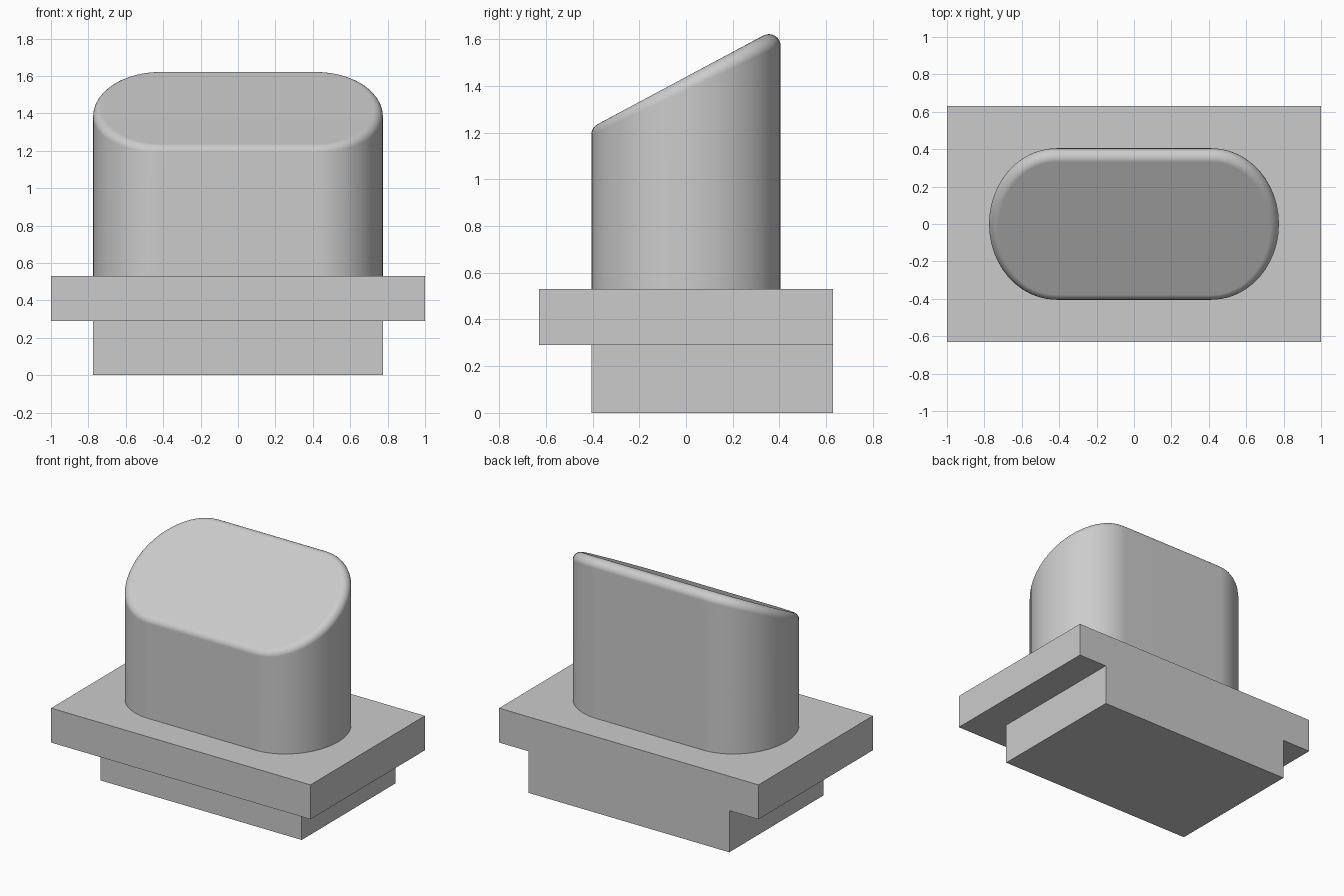
import bpy
import bmesh
from math import cos, sin, pi, sqrt
from mathutils import Vector

if "Cube" in bpy.data.objects:
    bpy.data.objects.remove(bpy.data.objects["Cube"], do_unlink=True)

# Single plain grey
grey = bpy.data.materials.new("plain_grey")
grey.use_nodes = True
GREY = (0.6, 0.6, 0.6, 1)
grey.diffuse_color = GREY
grey.node_tree.nodes["Principled BSDF"].inputs["Base Color"].default_value = GREY


def finish(name, bm):
    bmesh.ops.recalc_face_normals(bm, faces=bm.faces)
    mesh = bpy.data.meshes.new(name)
    bm.to_mesh(mesh)
    bm.free()
    mesh.materials.append(grey)
    obj = bpy.data.objects.new(name, mesh)
    bpy.context.collection.objects.link(obj)
    return obj


def box(name, low, high):
    bm = bmesh.new()
    bmesh.ops.create_cube(bm, size=1)
    low, high = Vector(low), Vector(high)
    bmesh.ops.scale(bm, vec=high - low, verts=bm.verts)
    bmesh.ops.translate(bm, vec=(low + high) / 2, verts=bm.verts)
    return finish(name, bm)


# Rectangular flange and the foot below it, flush at the back
box("flange", (-1, -0.63, 0.29), (1, 0.63, 0.53))
box("foot", (-0.775, -0.405, 0), (0.775, 0.63, 0.29))

# Rounded stem: half-ellipse ends, slanted top, rolled rim of constant radius
HALF_X, HALF_Y, END = 0.775, 0.405, 0.36
STEM_BASE, TOP_MID, SLOPE = 0.53, 1.438, 0.535
RIM, RIM_STEPS, END_STEPS = 0.05, 8, 24

outline = []
for side, start in ((1, -pi / 2), (-1, pi / 2)):
    for i in range(END_STEPS + 1):
        a = start + pi * i / END_STEPS
        point = Vector((side * (HALF_X - END) + END * cos(a), HALF_Y * sin(a), 0))
        normal = Vector((cos(a) / END, sin(a) / HALF_Y, 0)).normalized()
        outline.append((point, normal))

top_normal = Vector((0, -SLOPE, 1)).normalized()
bm = bmesh.new()
rings = [[bm.verts.new((p.x, p.y, STEM_BASE)) for p, n in outline]]
centres = []
for p, n in outline:
    c = p - RIM * n
    c.z = TOP_MID + SLOPE * c.y - RIM * sqrt(1 + SLOPE ** 2)
    centres.append(c)
for k in range(RIM_STEPS + 1):
    t = k / RIM_STEPS
    ring = []
    for (p, n), c in zip(outline, centres):
        angle = n.angle(top_normal)
        d = (n * sin((1 - t) * angle) + top_normal * sin(t * angle)) / sin(angle)
        ring.append(bm.verts.new(c + RIM * d))
    rings.append(ring)
for lower, upper in zip(rings, rings[1:]):
    for i in range(len(lower)):
        j = (i + 1) % len(lower)
        bm.faces.new((lower[i], lower[j], upper[j], upper[i]))
bm.faces.new(rings[-1])
bm.faces.new(rings[0][::-1])
stem = finish("stem", bm)

# Smooth wall and rim, with the slanted face kept flat
bpy.ops.object.select_all(action='DESELECT')
stem.select_set(True)
bpy.context.view_layer.objects.active = stem
bpy.ops.object.shade_smooth_by_angle(angle=pi / 6)
weighted = stem.modifiers.new("flat_top_normals", 'WEIGHTED_NORMAL')
weighted.keep_sharp = True
